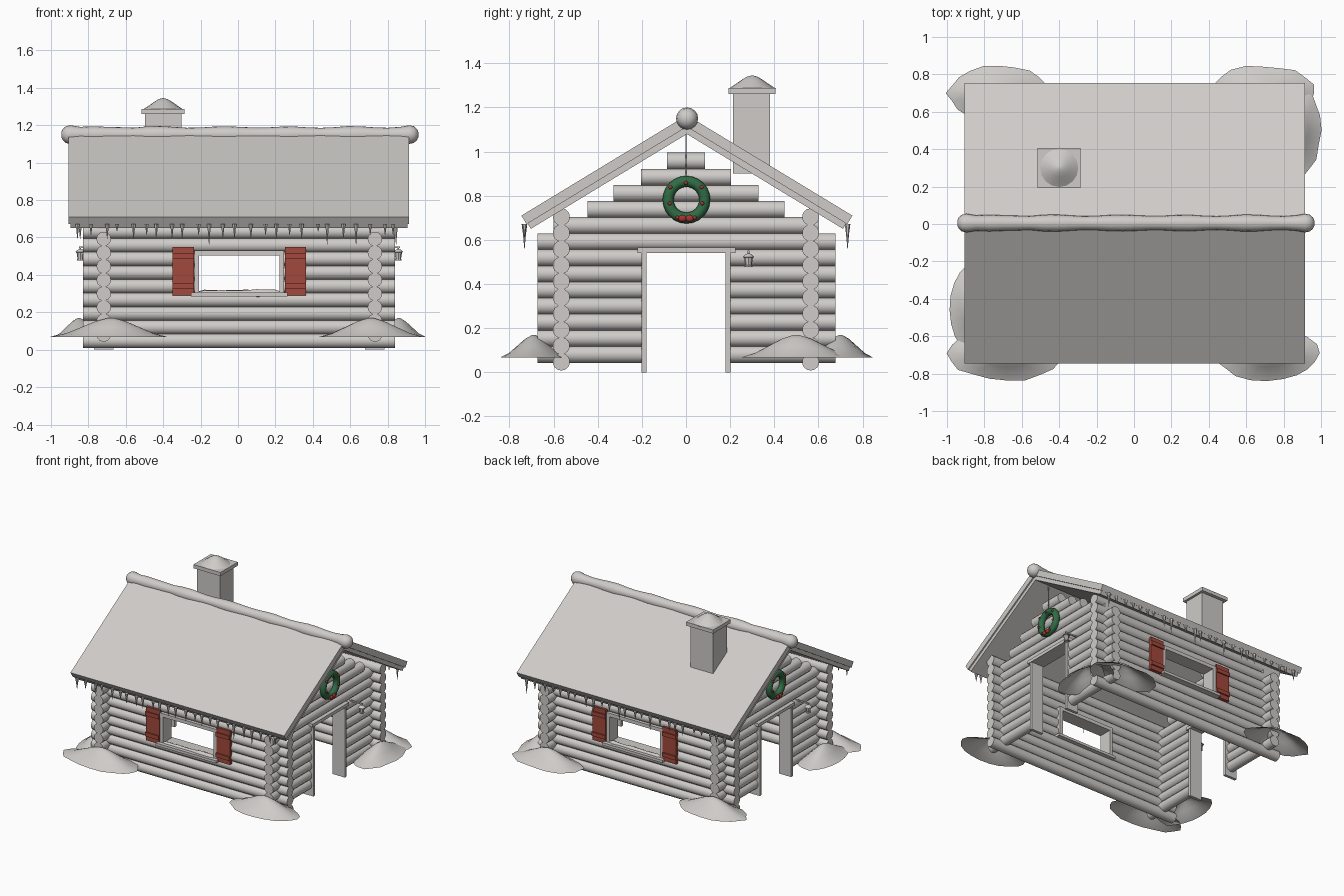
import bpy, bmesh, math, random
from mathutils import Vector, Matrix

random.seed(4)
cube = bpy.data.objects.get("Cube")
if cube:
    bpy.data.objects.remove(cube, do_unlink=True)


def material(name, rgb):
    m = bpy.data.materials.new(name)
    m.use_nodes = True
    m.diffuse_color = (*rgb, 1)
    m.node_tree.nodes["Principled BSDF"].inputs["Base Color"].default_value = (*rgb, 1)
    return m


GREY = material("pale grey", (0.62, 0.60, 0.58))
SHUTTER = material("brick red", (0.36, 0.065, 0.045))
GREEN = material("fir green", (0.03, 0.15, 0.06))
RED = material("berry red", (0.38, 0.035, 0.03))


def finish(name, bm, mat, smooth=True):
    bmesh.ops.recalc_face_normals(bm, faces=bm.faces)
    mesh = bpy.data.meshes.new(name)
    bm.to_mesh(mesh)
    bm.free()
    mesh.materials.append(mat)
    ob = bpy.data.objects.new(name, mesh)
    bpy.context.collection.objects.link(ob)
    if smooth:
        bpy.ops.object.select_all(action='DESELECT')
        ob.select_set(True)
        bpy.context.view_layer.objects.active = ob
        bpy.ops.object.shade_smooth_by_angle(angle=math.radians(40))
    return ob


def box(bm, x, y, z):
    """Box from three (low, high) ranges."""
    mid = [(a + b) / 2 for a, b in (x, y, z)]
    size = [abs(b - a) for a, b in (x, y, z)]
    bmesh.ops.create_cube(bm, size=1, matrix=Matrix.Translation(mid) @ Matrix.Diagonal((*size, 1)))


def lathe(bm, origin, axis, profile, sides=14):
    """Closed turned shape: profile is (distance along axis, radius)."""
    turn = Vector((0, 0, 1)).rotation_difference(Vector(axis)).to_matrix()
    rings = []
    for t, r in profile:
        rings.append([bm.verts.new(Vector(origin) + turn @ Vector(
            (r * math.cos(k * math.tau / sides), r * math.sin(k * math.tau / sides), t)))
            for k in range(sides)])
    for a, b in zip(rings, rings[1:]):
        for k in range(sides):
            bm.faces.new((a[k], a[k - 1], b[k - 1], b[k]))
    bm.faces.new(rings[0])
    bm.faces.new(rings[-1])


def log_x(bm, a, b, y, z):
    lathe(bm, (a, y, z), (1, 0, 0), [(0, LOG), (b - a, LOG)])


def log_y(bm, a, b, x, z):
    lathe(bm, (x, a, z), (0, 1, 0), [(0, LOG), (b - a, LOG)])


LOG, STEP = 0.039, 0.073
CX = 0.007            # middle of the cabin along x
WALL_X, WALL_Y = 0.725, 0.565
SIDES = (-1, 1)

# Long walls, with logs cut around the window
for s, label in zip(SIDES, ("front", "back")):
    bm = bmesh.new()
    for i in range(10):
        z = 0.047 + STEP * i
        if i in (4, 5, 6):
            log_x(bm, -0.83, -0.22, s * WALL_Y, z)
            log_x(bm, 0.235, 0.84, s * WALL_Y, z)
        else:
            log_x(bm, -0.83, 0.84, s * WALL_Y, z)
    finish(label + "_log_wall", bm, GREY)

    # Window frame, sill and settled snow
    bm = bmesh.new()
    depth = (s * 0.51, s * 0.615)
    for side in SIDES:
        box(bm, (CX + side * 0.215, CX + side * 0.24), depth, (0.3, 0.505))
    box(bm, (CX - 0.24, CX + 0.24), depth, (0.503, 0.53))
    box(bm, (CX - 0.258, CX + 0.258), (s * 0.5, s * 0.645), (0.285, 0.305))
    finish(label + "_window_frame", bm, GREY, False)
    bm = bmesh.new()
    lathe(bm, (CX - 0.235, s * 0.605, 0.303), (1, 0, 0),
          [(0.047 * k, 0.004 if k in (0, 10) else random.uniform(0.012, 0.021)) for k in range(11)], 10)
    finish(label + "_sill_snow", bm, GREY)

    # Shutters with raised rails
    bm = bmesh.new()
    for side in SIDES:
        a, b = CX + side * 0.243, CX + side * 0.357
        box(bm, (a, b), (s * 0.595, s * 0.62), (0.29, 0.55))
        for z in (0.325, 0.485):
            box(bm, (a, b), (s * 0.615, s * 0.63), (z, z + 0.03))
    finish(label + "_shutters", bm, SHUTTER, False)

    # Icicles below the eave
    bm = bmesh.new()
    for k in range(25):
        x = -0.85 + k * 0.0705 + random.uniform(-0.015, 0.015)
        length = random.choice((0.04, 0.06, 0.08, 0.11))
        lathe(bm, (x, s * 0.732, 0.672), (0, 0, -1),
              [(0, 0.013), (length * 0.4, 0.007), (length, 0.001)], 6)
    finish(label + "_icicles", bm, GREY)

# Gable ends, each the other turned half round
for s, label in zip(SIDES, ("right", "left")):
    wx = CX + s * WALL_X
    bm = bmesh.new()
    for i in range(8):
        z = 0.081 + STEP * i
        if i < 7:
            log_y(bm, -0.672, -0.19, wx, z)
            log_y(bm, 0.19, 0.678, wx, z)
        else:
            log_y(bm, -0.672, 0.678, wx, z)
    for i, half in enumerate((0.6, 0.447, 0.328, 0.205, 0.087)):
        log_y(bm, -half, half, wx, 0.081 + STEP * (8 + i))
    finish(label + "_gable_logs", bm, GREY)

    # Door frame
    bm = bmesh.new()
    depth = (wx - 0.052, wx + 0.052)
    for side in SIDES:
        box(bm, (depth[0], depth[1]), (side * 0.18, side * 0.202), (0, 0.543))
    box(bm, (depth[0] - 0.006, depth[1] + 0.006), (-0.22, 0.224), (0.541, 0.565))
    finish(label + "_door_frame", bm, GREY, False)

    # Lantern hung from a bracket
    bm = bmesh.new()
    ly, lx = s * 0.283, CX + s * 0.85
    box(bm, (wx, lx + s * 0.008), (ly - 0.005, ly + 0.005), (0.543, 0.553))
    lathe(bm, (lx, ly, 0.478), (0, 0, 1),
          [(0, 0.018), (0.006, 0.018), (0.008, 0.015), (0.042, 0.02), (0.044, 0.027),
           (0.056, 0.014), (0.06, 0.004), (0.075, 0.004)], 8)
    finish(label + "_lantern", bm, GREY, False)

    # Wreath with berries, bow and cord
    px = CX + s * 0.775
    bpy.ops.mesh.primitive_torus_add(location=(px, 0.002, 0.782), rotation=(0, math.pi / 2, 0),
                                     major_radius=0.083, minor_radius=0.025,
                                     major_segments=24, minor_segments=10)
    wreath = bpy.context.object
    wreath.name = label + "_wreath"
    wreath.data.materials.append(GREEN)
    bpy.ops.object.shade_smooth_by_angle(angle=math.radians(60))
    bm = bmesh.new()
    for k in range(7):
        a = math.radians(-90 + 360 / 7 * (k + 0.5))
        r = 0.076 if k % 2 else 0.09
        bmesh.ops.create_icosphere(bm, subdivisions=2, radius=0.009, matrix=Matrix.Translation(
            (px + s * 0.023, r * math.cos(a), 0.782 + r * math.sin(a))))
    for side in SIDES:
        bmesh.ops.create_icosphere(bm, subdivisions=2, radius=1, matrix=Matrix.Translation(
            (px + s * 0.024, side * 0.016, 0.697)) @ Matrix.Diagonal((0.012, 0.02, 0.016, 1)))
    finish(label + "_wreath_berries_and_bow", bm, RED)
    bm = bmesh.new()
    lathe(bm, (px, 0, 0.87), (0, 0, 1), [(0, 0.003), (0.22, 0.003)], 6)
    finish(label + "_wreath_cord", bm, GREY)


# Roof: folded slabs following the pitch
def roof_layer(name, x0, x1, top, bottom, eave):
    bm = bmesh.new()
    loop = []
    for d, order in ((top, (-1, 0, 1)), (bottom, (1, 0, -1))):
        for side in order:
            y = side * (eave - 0.52 * d)
            z = 1.165 - d * 1.17 - abs(side) * (0.455 + (eave - 0.75) * 0.6 - 0.31 * d)
            loop.append(bm.verts.new((x0, y + 0.004, z)))
    face = bm.faces.new(loop)
    out = bmesh.ops.extrude_face_region(bm, geom=[face])
    bmesh.ops.translate(bm, vec=(x1 - x0, 0, 0),
                        verts=[g for g in out["geom"] if isinstance(g, bmesh.types.BMVert)])
    finish(name, bm, GREY, False)


roof_layer("roof_snow", -0.905, 0.915, 0, 0.045, 0.75)
roof_layer("roof_boards", -0.895, 0.905, 0.043, 0.073, 0.745)

# Lumpy snow roll on the ridge, with rounded ends
bm = bmesh.new()
profile = [(0, 0.012), (0.008, 0.03), (0.025, 0.045), (0.05, 0.05)]
profile += [(0.1 + 0.0715 * k, 0.041 + 0.004 * math.sin(k * 1.3) + random.uniform(-0.002, 0.002))
            for k in range(25)]
profile += [(1.91 - t, r) for t, r in reversed(profile[:4])]
lathe(bm, (-0.945, 0.005, 1.15), (1, 0, 0), profile, 16)
finish("ridge_snow", bm, GREY)

# Chimney, cap and snow
bm = bmesh.new()
box(bm, (-0.497, -0.303), (0.212, 0.38), (0.9, 1.262))
box(bm, (-0.515, -0.285), (0.193, 0.405), (1.26, 1.288))
finish("chimney", bm, GREY, False)
bm = bmesh.new()
lathe(bm, (-0.4, 0.3, 1.284), (0, 0, 1),
      [(0, 0.108), (0.02, 0.078), (0.04, 0.05), (0.055, 0.025), (0.061, 0.004)], 16)
finish("chimney_snow", bm, GREY)


# Snow drifts: open shells with flared edges
def drift(name, cx, cy, rx, ry):
    bm = bmesh.new()
    sides = 20
    rim = [random.uniform(0.93, 1.03) for _ in range(sides)]
    previous = None
    for t in (0.04, 0.25, 0.5, 0.75, 1):
        z = 0.068 + 0.104 * (0.5 * (1 + math.cos(math.pi * t)) * 0.6 + 0.4 * (1 - t))
        ring = []
        for k in range(sides):
            a = k * math.tau / sides
            r = t * (1 + (rim[k] - 1) * t)
            ring.append(bm.verts.new((cx + rx * r * math.cos(a), cy + ry * r * math.sin(a), z)))
        if previous:
            for k in range(sides):
                bm.faces.new((previous[k - 1], previous[k], ring[k], ring[k - 1]))
        else:
            bm.faces.new(ring)
        previous = ring
    finish(name, bm, GREY)


drift("front_right_drift", -0.68, -0.69, 0.315, 0.15)
drift("front_left_drift", 0.71, -0.69, 0.28, 0.15)
drift("back_right_drift", -0.72, 0.7, 0.28, 0.15)
drift("back_left_drift", 0.69, 0.7, 0.29, 0.15)
drift("left_side_drift", 0.86, 0.5, 0.14, 0.26)
drift("right_side_drift", -0.85, -0.46, 0.14, 0.25)
